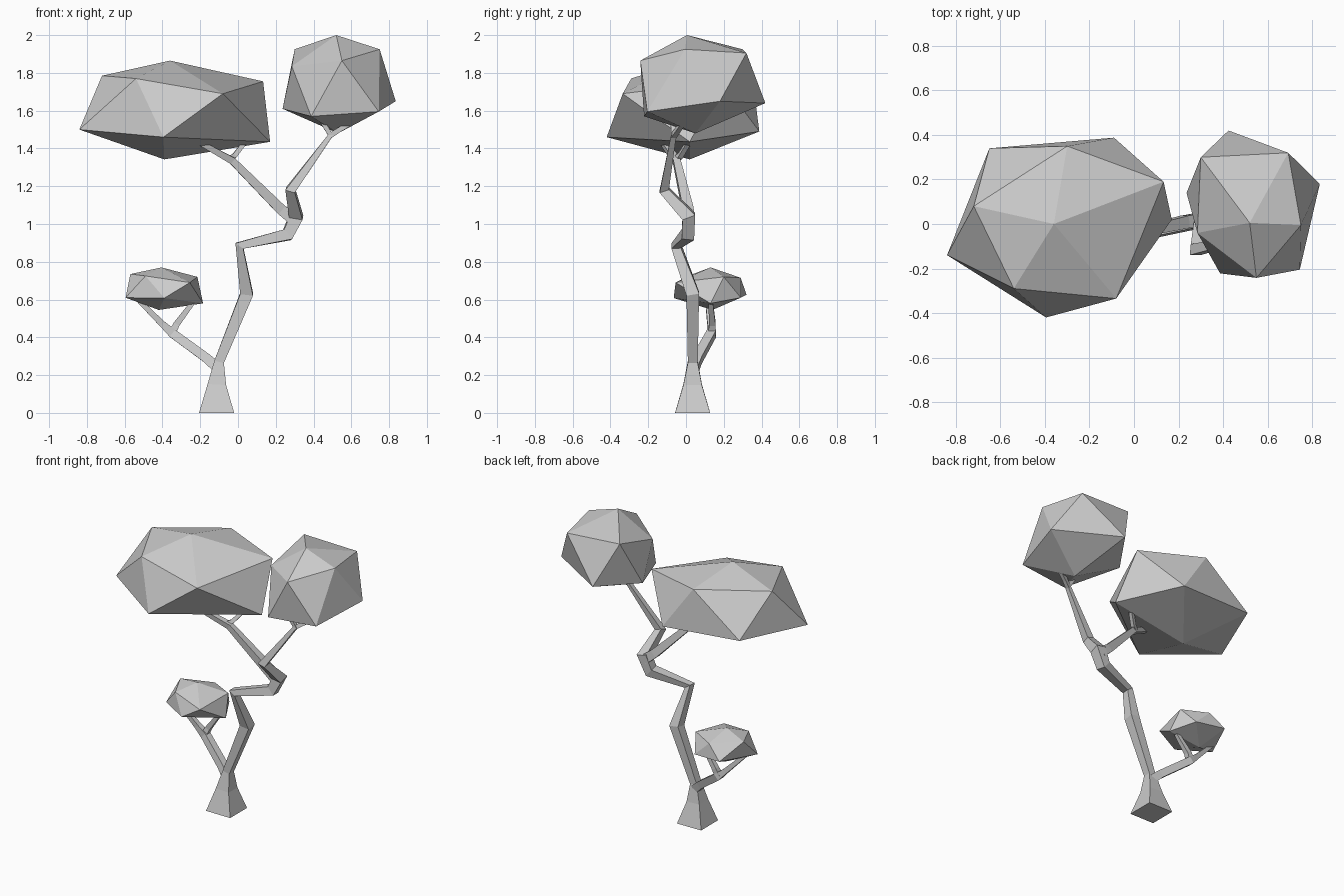
import bpy, bmesh
from mathutils import Vector


def finish(name, bm):
    bmesh.ops.recalc_face_normals(bm, faces=bm.faces)
    mesh = bpy.data.meshes.new(name)
    bm.to_mesh(mesh)
    bm.free()
    obj = bpy.data.objects.new(name, mesh)
    bpy.context.collection.objects.link(obj)
    return obj


def limb(name, joints):
    """Square-section limb through (x, y, z, half width) joints."""
    bm = bmesh.new()
    pts = [Vector(j[:3]) for j in joints]
    rings = []
    for i, (p, j) in enumerate(zip(pts, joints)):
        t = Vector()
        if i > 0:
            t += (p - pts[i - 1]).normalized()
        if i < len(pts) - 1:
            t += (pts[i + 1] - p).normalized()
        t.normalize()
        side = Vector((0, 1, 0))
        side = (side - t * side.dot(t)).normalized()
        up = t.cross(side)
        rings.append([bm.verts.new(p + (side * a + up * b) * j[3])
                      for a, b in ((1, 1), (-1, 1), (-1, -1), (1, -1))])
    for r, s in zip(rings, rings[1:]):
        for k in range(4):
            n = (k + 1) % 4
            bm.faces.new((r[k], r[n], s[n], s[k]))
    bm.faces.new(rings[0])
    bm.faces.new(rings[-1])
    return finish(name, bm)


def foliage(name, top, upper, lower, bottom):
    """Irregular icosahedron: two caps and two staggered rings of five."""
    bm = bmesh.new()
    for co in [top, *upper, *lower, bottom]:
        bm.verts.new(co)
    bmesh.ops.convex_hull(bm, input=bm.verts)
    return finish(name, bm)


# Crooked trunk with flared foot
limb("trunk", [(-.113, .035, 0, .093), (-.112, .035, .15, .049),
               (-.10, .036, .27, .026), (.046, .036, .63, .034),
               (.008, -.052, .885, .025), (.262, .01, .943, .033),
               (.308, .015, 1.04, .036), (.278, -.115, 1.18, .026),
               (.49, -.065, 1.47, .014), (.43, -.07, 1.57, .013)])
limb("right_twig", [(.485, -.066, 1.465, .014), (.53, -.045, 1.495, .013),
                    (.64, .0, 1.56, .012)])

# Upper left branch and its fork
limb("left_branch", [(.30, .015, 1.02, .032), (.23, .01, 1.075, .028),
                     (-.03, -.05, 1.335, .019), (-.20, -.12, 1.43, .014)])
limb("left_twig", [(-.05, -.05, 1.345, .014), (-.02, -.03, 1.36, .013),
                   (.05, .025, 1.45, .012)])

# Low branch and its fork
limb("low_branch", [(-.11, .04, .24, .028), (-.16, .06, .285, .025),
                    (-.345, .135, .42, .024), (-.40, .13, .47, .017),
                    (-.56, .11, .63, .011)])
limb("low_twig", [(-.35, .135, .42, .02), (-.325, .14, .47, .017),
                  (-.235, .13, .59, .012)])

# Foliage clumps
foliage("large_foliage", (-.36, 0, 1.865),
        [(-.72, .08, 1.785), (-.54, -.29, 1.77), (-.08, -.335, 1.69),
         (.133, .19, 1.755), (-.30, .35, 1.79)],
        [(-.84, -.14, 1.50), (-.395, -.42, 1.46), (.17, .02, 1.435),
         (-.09, .388, 1.49), (-.65, .34, 1.52)],
        (-.39, .02, 1.342))
foliage("right_foliage", (.52, .005, 2.0),
        [(.30, .30, 1.925), (.693, .32, 1.905), (.75, -.005, 1.925),
         (.55, -.242, 1.865), (.285, -.04, 1.835)],
        [(.425, .42, 1.64), (.835, .18, 1.65), (.745, -.205, 1.595),
         (.387, -.222, 1.57), (.236, .14, 1.61)],
        (.53, .05, 1.48))
foliage("small_foliage", (-.405, .13, .77),
        [(-.57, .18, .735), (-.49, .01, .725), (-.255, -.055, .69),
         (-.215, .20, .72), (-.38, .29, .715)],
        [(-.595, .06, .61), (-.39, -.065, .608), (-.185, .13, .58),
         (-.27, .29, .61), (-.48, .32, .625)],
        (-.42, .14, .545))
